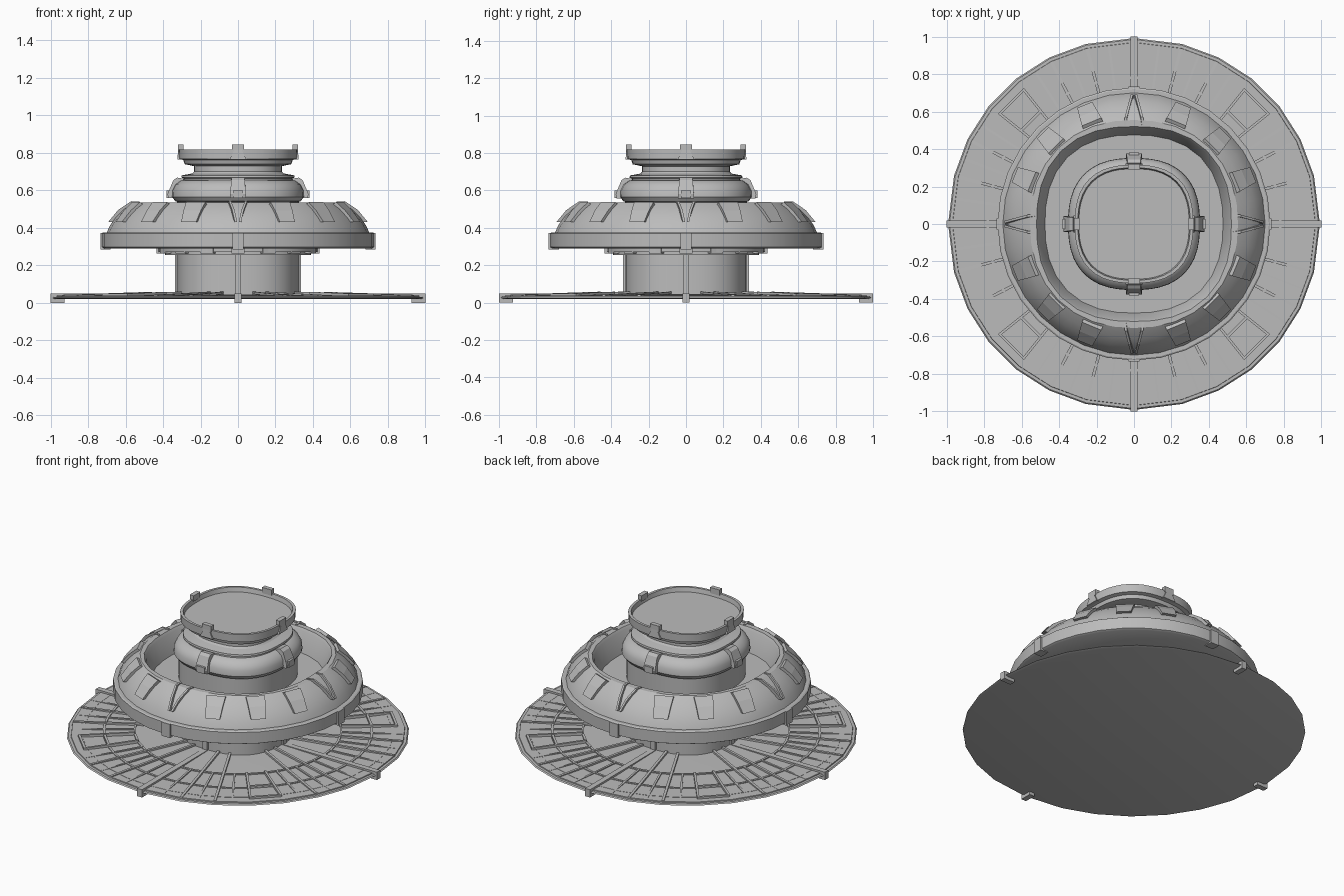
import bpy, bmesh, math

old = bpy.data.objects.get("Cube")
if old:
    bpy.data.objects.remove(old, do_unlink=True)

GREY = (0.5, 0.5, 0.5, 1)
grey = bpy.data.materials.new("plain_grey")
grey.use_nodes = True
grey.diffuse_color = GREY
for node in grey.node_tree.nodes:
    if node.type == "BSDF_PRINCIPLED":
        node.inputs["Base Color"].default_value = GREY

QUARTERS = [0, 90, 180, 270]
DIAGONALS = [45, 135, 225, 315]


def even(count):
    return [360 * i / count for i in range(count)]


def finish(name, bm, smooth=False):
    bmesh.ops.recalc_face_normals(bm, faces=bm.faces)
    mesh = bpy.data.meshes.new(name)
    bm.to_mesh(mesh)
    bm.free()
    mesh.materials.append(grey)
    obj = bpy.data.objects.new(name, mesh)
    bpy.context.collection.objects.link(obj)
    if smooth:
        bpy.ops.object.select_all(action="DESELECT")
        obj.select_set(True)
        bpy.context.view_layer.objects.active = obj
        bpy.ops.object.shade_smooth_by_angle(angle=math.radians(30))
    return obj


def turned(name, profile, angles, power=2.0):
    """Capped solid with rounded-square cross-sections; profile is (radius, z[, power])."""
    bm = bmesh.new()
    loops = []
    for r, z, *own in profile:
        p = own[0] if own else power
        loop = []
        for a in angles:
            c, s = math.cos(math.radians(a)), math.sin(math.radians(a))
            k = r / (abs(c) ** p + abs(s) ** p) ** (1 / p)
            loop.append(bm.verts.new((k * c, k * s, z)))
        loops.append(loop)
    n = len(angles)
    for low, high in zip(loops, loops[1:]):
        for i in range(n):
            j = (i + 1) % n
            bm.faces.new((low[i], low[j], high[j], high[i]))
    bm.faces.new(loops[0][::-1])
    bm.faces.new(loops[-1])
    return finish(name, bm, True)


def around(name, angles, *shapes):
    """Prisms repeated about z; each shape lists (radius, z, side_from, side_to)."""
    bm = bmesh.new()
    for a in angles:
        c, s = math.cos(math.radians(a)), math.sin(math.radians(a))
        for shape in shapes:
            sides = [[bm.verts.new((r * c - t[k] * s, r * s + t[k] * c, z))
                      for r, z, *t in shape] for k in (0, 1)]
            n = len(shape)
            bm.faces.new(sides[0])
            bm.faces.new(sides[1][::-1])
            for i in range(n):
                j = (i + 1) % n
                bm.faces.new((sides[0][i], sides[1][i], sides[1][j], sides[0][j]))
    return finish(name, bm)


def block(r0, r1, z0, z1, w, w_out=None):
    v = w if w_out is None else w_out
    return [(r0, z0, -w, w), (r1, z0, -v, v), (r1, z1, -v, v), (r0, z1, -w, w)]


def rib(r0, r1, t0, t1, w=0.008, h=0.012):
    """Low bar lying on the sloping base."""
    def top(r):
        return 0.056 - 0.026 * r
    return [(r0, top(r0) - 0.01, t0 - w, t0 + w), (r1, top(r1) - 0.01, t1 - w, t1 + w),
            (r1, top(r1) + h, t1 - w, t1 + w), (r0, top(r0) + h, t0 - w, t0 + w)]


# Base plate with its web of ribs
base_angles = [q + a for q in QUARTERS for a in (0, 15, 27, 39, 51, 63, 75)]
turned("base_plate", [(0.975, 0.02), (0.992, 0.025), (0.985, 0.032), (0.3, 0.048)],
       base_angles, 2.04)
for i, r in enumerate((0.6, 0.78, 0.9, 0.96)):
    z = 0.056 - 0.026 * r
    turned("base_ring_%d" % (i + 1),
           [(r + 0.012, z - 0.01), (r + 0.008, z + 0.007), (r - 0.008, z + 0.007)],
           base_angles, 2.04) if r > 0.95 else around(
        "base_ring_%d" % (i + 1), [a + 5 for a in even(36)],
        block(r - 0.007, r + 0.007, z - 0.01, z + 0.007, r * math.tan(math.radians(5))))
around("long_ribs", [q + a for q in QUARTERS for a in (15, 27, 63, 75)],
       rib(0.32, 0.97, 0, 0))
around("short_ribs", [q + a for q in QUARTERS for a in (8, 21, 33, 57, 69, 82)],
       rib(0.6, 0.96, 0, 0, 0.006, 0.008))
around("axis_bars", QUARTERS, block(0.32, 1.0, 0.028, 0.05, 0.0175))
around("edge_clips", QUARTERS, block(0.925, 1.0, 0, 0.045, 0.0175))
around("corner_frames", DIAGONALS,
       rib(0.6, 0.92, -0.055, -0.09, 0.007, 0.018),
       rib(0.6, 0.92, 0.055, 0.09, 0.007, 0.018),
       block(0.915, 0.93, 0.025, 0.05, 0.097),
       block(0.77, 0.785, 0.03, 0.052, 0.07))

# Central column and its struts
turned("column", [(0.325, 0.03), (0.325, 0.56)], even(48), 2.5)
around("column_struts", QUARTERS, block(0.3, 0.336, 0.03, 0.29, 0.016))

# Wide hollow ring
turned("main_ring", [(0.36, 0.255, 2.4), (0.39, 0.255, 2.4), (0.39, 0.272, 2.4),
                     (0.425, 0.272, 2.3), (0.425, 0.29, 2.3), (0.715, 0.29),
                     (0.728, 0.297), (0.728, 0.37), (0.72, 0.375), (0.70, 0.375),
                     (0.685, 0.41), (0.655, 0.455), (0.61, 0.5, 2.05), (0.555, 0.535, 2.2),
                     (0.52, 0.535, 2.4), (0.51, 0.52, 2.4), (0.475, 0.4, 2.4)],
       even(32))
around("ring_panels", [a for a in even(16) if a % 90],
       [(0.65, 0.43, -0.043, 0.043), (0.688, 0.432, -0.043, 0.043),
        (0.64, 0.492, -0.05, 0.05), (0.59, 0.537, -0.056, 0.056),
        (0.55, 0.515, -0.056, 0.056)])
fins = []
for side in (-1, 1):
    def across(t):
        return sorted((side * t, side * (t + 0.013)))
    fins.append([(0.65, 0.43, *across(0.004)), (0.692, 0.432, *across(0.004)),
                 (0.64, 0.495, *across(0.018)), (0.57, 0.542, *across(0.036)),
                 (0.525, 0.54, *across(0.042)), (0.525, 0.5, *across(0.042))])
around("ring_fins", QUARTERS, *fins)
around("ring_pads", QUARTERS, block(0.68, 0.735, 0.284, 0.372, 0.03))
around("under_lugs", even(16), block(0.38, 0.435, 0.264, 0.29, 0.035))

# Collar and neck
turned("collar", [(0.31, 0.535), (0.335, 0.542), (0.352, 0.565), (0.35, 0.6),
                  (0.335, 0.63), (0.305, 0.652), (0.29, 0.655), (0.29, 0.664),
                  (0.302, 0.668), (0.3, 0.68), (0.245, 0.69), (0.235, 0.7),
                  (0.235, 0.74)], even(48), 2.5)
around("collar_clips", QUARTERS,
       [(0.32, 0.558, -0.042, 0.042), (0.372, 0.558, -0.042, 0.042),
        (0.376, 0.58, -0.042, 0.042), (0.345, 0.655, -0.036, 0.036),
        (0.325, 0.668, -0.036, 0.036), (0.29, 0.662, -0.036, 0.036)],
       block(0.36, 0.382, 0.56, 0.6, 0.028))

# Shallow cup on top
turned("top_cup", [(0.23, 0.728), (0.285, 0.74), (0.292, 0.762), (0.314, 0.768),
                   (0.316, 0.818), (0.3, 0.818), (0.294, 0.79)], even(48), 2.5)
around("cup_clips", QUARTERS,
       [(0.3, 0.765, -0.045, 0.045), (0.323, 0.765, -0.045, 0.045),
        (0.32, 0.815, -0.02, 0.02), (0.3, 0.815, -0.02, 0.02)],
       block(0.292, 0.32, 0.808, 0.845, 0.033))
